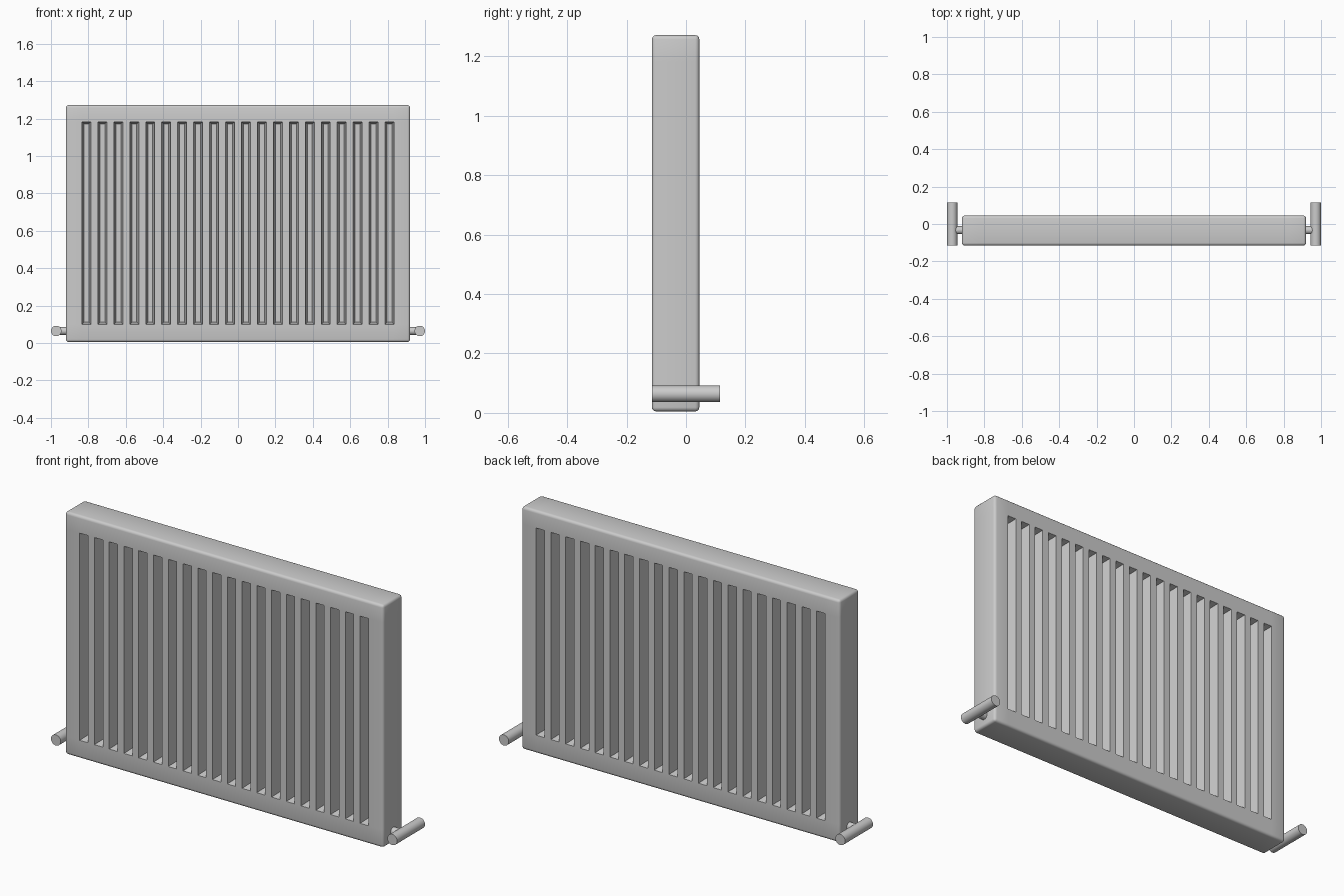
import bpy, bmesh
from mathutils import Vector

if "Cube" in bpy.data.objects:
    bpy.data.objects.remove(bpy.data.objects["Cube"])

X, Y0, Y1, Z0, Z1 = 0.92, -0.115, 0.045, 0.005, 1.272
N, PITCH, WIDTH = 20, 0.0853, 0.048
GZ0, GZ1, DEPTH, TAPER = 0.1, 1.182, 0.066, 0.011

# Panel: gridded front and back sheets joined round the rim
xs = [-X]
for i in range(N):
    c = (i - (N - 1) / 2) * PITCH
    xs += [c - WIDTH / 2, c + WIDTH / 2]
xs.append(X)
zs = [Z0, GZ0, GZ1, Z1]
bm = bmesh.new()
sheet = [[[bm.verts.new((x, y, z)) for z in zs] for x in xs] for y in (Y0, Y1)]
grooves = []
for s in sheet:
    for i in range(len(xs) - 1):
        for j in range(3):
            f = bm.faces.new((s[i][j], s[i + 1][j], s[i + 1][j + 1], s[i][j + 1]))
            if j == 1 and i % 2 == 1:
                grooves.append(f)
rim = [(i, 0) for i in range(len(xs))] + [(len(xs) - 1, j) for j in (1, 2, 3)]
rim += [(i, 3) for i in range(len(xs) - 2, -1, -1)] + [(0, 2), (0, 1)]
for (a, b), (c, d) in zip(rim, rim[1:] + rim[:1]):
    bm.faces.new((sheet[0][a][b], sheet[0][c][d], sheet[1][c][d], sheet[1][a][b]))
bmesh.ops.recalc_face_normals(bm, faces=bm.faces)

# Grooves: push each slot inward with tapered walls on both sides
for f in grooves:
    c, n = f.calc_center_median(), f.normal.copy()
    new = bmesh.ops.extrude_discrete_faces(bm, faces=[f])["faces"][0]
    for v in new.verts:
        v.co.x += TAPER if v.co.x < c.x else -TAPER
        v.co.z += TAPER if v.co.z < c.z else -TAPER
        v.co -= n * DEPTH


# Rounded outer edges
def on_outer_edge(e):
    def flags(p):
        return (abs(abs(p.x) - X) < 1e-5, min(abs(p.y - Y0), abs(p.y - Y1)) < 1e-5,
                min(abs(p.z - Z0), abs(p.z - Z1)) < 1e-5)
    return sum(flags((e.verts[0].co + e.verts[1].co) / 2)) >= 2


bmesh.ops.bevel(bm, geom=[e for e in bm.edges if on_outer_edge(e)],
                offset=0.014, segments=3, profile=0.5, affect='EDGES')
me = bpy.data.meshes.new("radiator_panel")
bm.to_mesh(me)
bm.free()
panel = bpy.data.objects.new("radiator_panel", me)
bpy.context.collection.objects.link(panel)


def smooth(obj):
    bpy.ops.object.select_all(action='DESELECT')
    obj.select_set(True)
    bpy.context.view_layer.objects.active = obj
    bpy.ops.object.shade_smooth_by_angle(angle=0.6)


def pipe(name, a, b, r):
    a, b = Vector(a), Vector(b)
    bpy.ops.mesh.primitive_cylinder_add(
        vertices=32, radius=r, depth=(b - a).length, location=(a + b) / 2,
        rotation=(b - a).to_track_quat('Z', 'Y').to_euler())
    bpy.context.object.name = name
    smooth(bpy.context.object)


smooth(panel)

# Side pipes and their stubs into the panel
for side, s in (("left", -1), ("right", 1)):
    pipe(side + "_pipe", (s * 0.972, -0.115, 0.064), (s * 0.972, 0.115, 0.064), 0.028)
    pipe(side + "_stub", (s * 0.972, -0.033, 0.064), (s * 0.9, -0.033, 0.064), 0.021)
